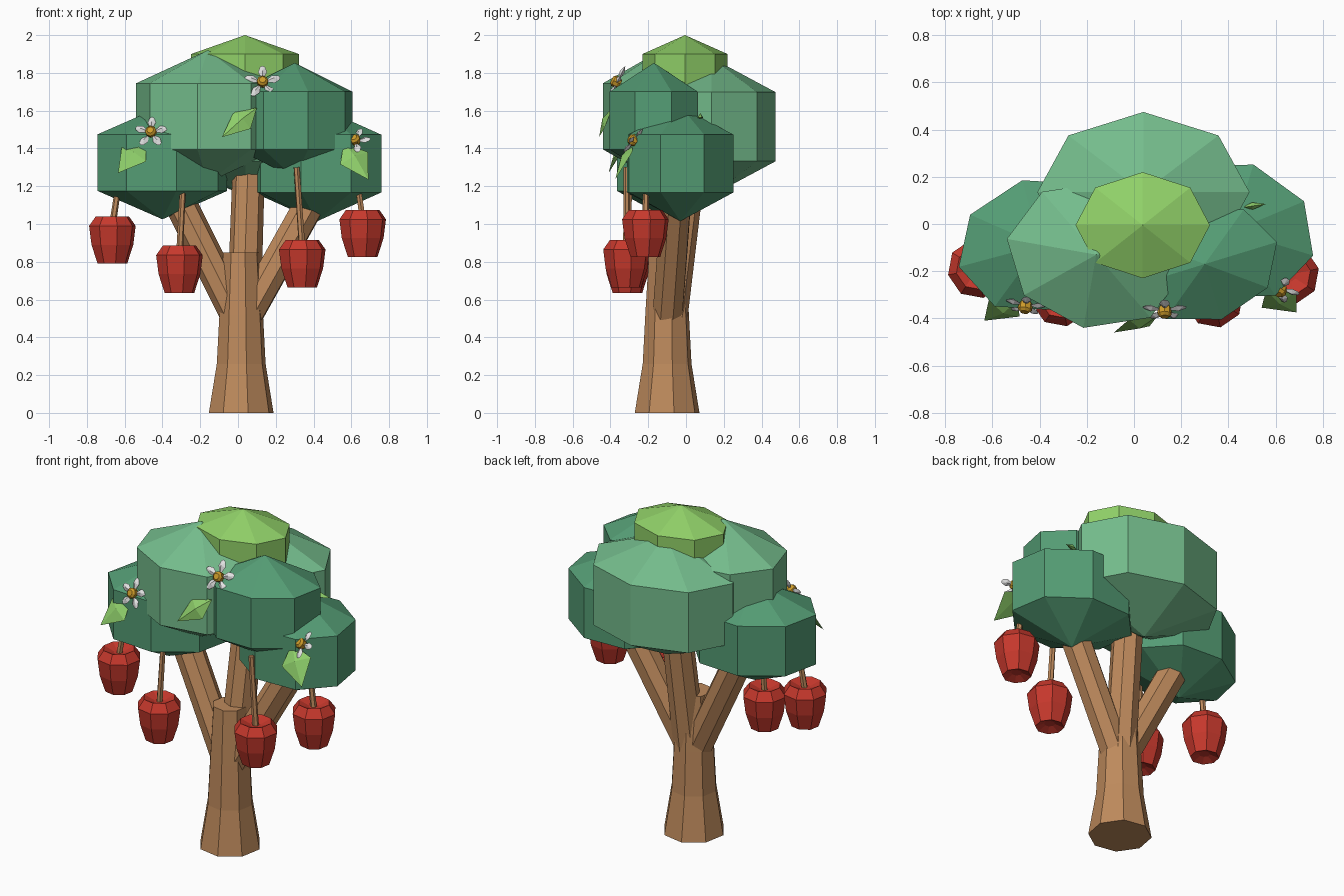
import bpy, bmesh, math
from mathutils import Vector, Matrix

if "Cube" in bpy.data.objects:
    bpy.data.objects.remove(bpy.data.objects["Cube"])


def make_material(name, rgb):
    lin = [(c / 255 / 12.92) if c < 11 else ((c / 255 + 0.055) / 1.055) ** 2.4 for c in rgb]
    mat = bpy.data.materials.new(name)
    mat.use_nodes = True
    mat.diffuse_color = (*lin, 1)
    mat.node_tree.nodes["Principled BSDF"].inputs["Base Color"].default_value = (*lin, 1)
    return mat


bark = make_material("bark brown", (190, 138, 92))
light_green = make_material("light foliage green", (116, 188, 140))
deep_green = make_material("deep foliage green", (84, 156, 116))
lime = make_material("lime crown green", (144, 208, 104))
leaf_green = make_material("leaf green", (142, 206, 106))
red = make_material("fruit red", (198, 56, 44))
white = make_material("petal white", (226, 226, 226))
gold = make_material("pollen gold", (205, 155, 42))


def finish(bm, name, mat, matrix=None):
    bmesh.ops.recalc_face_normals(bm, faces=bm.faces[:])
    if matrix is not None:
        bm.transform(matrix)
    mesh = bpy.data.meshes.new(name)
    bm.to_mesh(mesh)
    bm.free()
    mesh.materials.append(mat)
    obj = bpy.data.objects.new(name, mesh)
    bpy.context.collection.objects.link(obj)
    return obj


def lathe(name, profile, mat, matrix, sides=8, turn=0.0):
    """Faceted solid of revolution from (radius, height) pairs; flat ends."""
    bm = bmesh.new()
    rings = []
    for r, z in profile:
        angles = [math.radians(turn) + math.tau * i / sides for i in range(sides)]
        rings.append([bm.verts.new((r * math.cos(a), r * math.sin(a), z)) for a in angles])
    for low, high in zip(rings, rings[1:]):
        for i in range(sides):
            j = (i + 1) % sides
            bm.faces.new((low[i], low[j], high[j], high[i]))
    bm.faces.new(rings[0][::-1])
    bm.faces.new(rings[-1])
    return finish(bm, name, mat, matrix)


def limb(name, start, end, r0, r1, sides=8):
    start, end = Vector(start), Vector(end)
    axis = end - start
    matrix = Matrix.Translation(start) @ axis.to_track_quat("Z", "Y").to_matrix().to_4x4()
    return lathe(name, [(r0, 0), (r1, axis.length)], bark, matrix, sides, 12)


def foliage(name, center, ring_x, ring_y, height, turn, mat):
    """Eight-sided clump with a shallow pointed top and bottom."""
    bm = bmesh.new()
    bmesh.ops.create_uvsphere(bm, u_segments=8, v_segments=3, radius=1)
    k = math.sin(math.radians(60))
    matrix = (Matrix.Translation(center) @ Matrix.Rotation(math.radians(turn), 4, "Z")
              @ Matrix.Diagonal((ring_x / k, ring_y / k, height, 1)))
    return finish(bm, name, mat, matrix)


# Trunk with a cut central stub, and three limbs
lathe("trunk", [(0.175, 0), (0.132, 0.26), (0.118, 0.52), (0.098, 0.85)], bark,
      Matrix.Translation((0.017, -0.1, 0)), 8, 12)
limb("right_branch", (0.01, -0.1, 0.48), (-0.31, -0.05, 1.12), 0.085, 0.085)
limb("left_branch", (0.03, -0.1, 0.48), (0.41, -0.05, 1.16), 0.085, 0.085)
limb("back_branch", (0.03, -0.085, 0.48), (0.06, 0.03, 1.4), 0.09, 0.085)

# Foliage clumps
foliage("crown_foliage", (0.037, -0.005, 1.8), 0.285, 0.225, 0.2, 0, lime)
foliage("back_foliage", (0.04, 0.135, 1.515), 0.45, 0.34, 0.365, 0, light_green)
foliage("front_right_foliage", (-0.16, -0.13, 1.57), 0.385, 0.315, 0.35, -10, light_green)
foliage("front_left_foliage", (0.30, -0.17, 1.548), 0.32, 0.245, 0.305, 17, deep_green)
foliage("lower_right_foliage", (-0.40, -0.09, 1.325), 0.355, 0.285, 0.3, 15, deep_green)
foliage("lower_left_foliage", (0.42, -0.03, 1.32), 0.355, 0.295, 0.305, -17, deep_green)

# Hanging fruit, each with a stem
fruit_profile = [(0.03, 0.02), (0.08, 0), (0.113, 0.1), (0.126, 0.2), (0.09, 0.25), (0.03, 0.225)]
fruits = [
    ("far_right", (-0.665, -0.19, 0.79), (-0.635, -0.18, 1.19)),
    ("near_right", (-0.31, -0.31, 0.635), (-0.29, -0.30, 1.22)),
    ("near_left", (0.34, -0.315, 0.665), (0.31, -0.315, 1.30)),
    ("far_left", (0.66, -0.215, 0.825), (0.635, -0.21, 1.2)),
]
for side, base, top in fruits:
    lathe(side + "_fruit", fruit_profile, red, Matrix.Translation(base), 8, 12)
    limb(side + "_stem", Vector(base) + Vector((0, 0, 0.2)), top, 0.018, 0.016, 6)


# Folded leaves: a kite with a raised midpoint
def leaf(name, base, tip, width, outward):
    base, tip, outward = Vector(base), Vector(tip), Vector(outward)
    along = tip - base
    side = along.cross(outward).normalized() * width / 2
    lift = side.cross(along).normalized() * 0.025
    if lift.dot(outward) < 0:
        lift = -lift
    middle = base + along * 0.42
    bm = bmesh.new()
    rim = [bm.verts.new(p) for p in (base, middle + side, tip, middle - side)]
    front, back = bm.verts.new(middle + lift), bm.verts.new(middle - lift * 0.2)
    for i in range(4):
        j = (i + 1) % 4
        bm.faces.new((rim[i], rim[j], front))
        bm.faces.new((rim[j], rim[i], back))
    finish(bm, name, leaf_green)


leaf("right_leaf", (-0.49, -0.32, 1.44), (-0.635, -0.41, 1.27), 0.165, (-0.3, -1, 0.4))
leaf("middle_leaf", (0.10, -0.39, 1.615), (-0.085, -0.46, 1.46), 0.13, (0, -1, 0.3))
leaf("left_leaf", (0.56, -0.28, 1.43), (0.69, -0.375, 1.235), 0.175, (0.3, -1, 0.4))
leaf("back_leaf", (0.46, 0.07, 1.56), (0.56, 0.085, 1.565), 0.03, (0, 0, 1))


# Five-petalled flowers
def flower(name, center, facing, size, spin):
    place = Matrix.Translation(center) @ Vector(facing).to_track_quat("Z", "Y").to_matrix().to_4x4()
    bm = bmesh.new()
    for i in range(5):
        turn = Matrix.Rotation(math.radians(spin) + math.tau * i / 5, 3, "Z")
        # Outline of one petal, widest near its tip
        outline = [(0.1, 0), (0.62, -0.24), (0.92, -0.14), (1, 0), (0.92, 0.14), (0.62, 0.24)]
        rim = [bm.verts.new(turn @ Vector((x * size, y * size, 0))) for x, y in outline]
        for h in (0.14, -0.14):
            peak = bm.verts.new(turn @ Vector((0.62 * size, 0, h * size)))
            for a, b in zip(rim, rim[1:] + rim[:1]):
                bm.faces.new((a, b, peak))
    finish(bm, name + "_petals", white, place)
    lathe(name + "_center", [(0.02, -0.02), (0.03, -0.005), (0.03, 0.02), (0.018, 0.032)],
          gold, place, 8)


flower("right_flower", (-0.46, -0.345, 1.485), (-0.15, -1, 0.45), 0.09, 90)
flower("top_flower", (0.13, -0.365, 1.75), (0, -1, 0.5), 0.098, 90)
flower("left_flower", (0.62, -0.275, 1.44), (-0.25, -0.7, 0.6), 0.085, 80)
